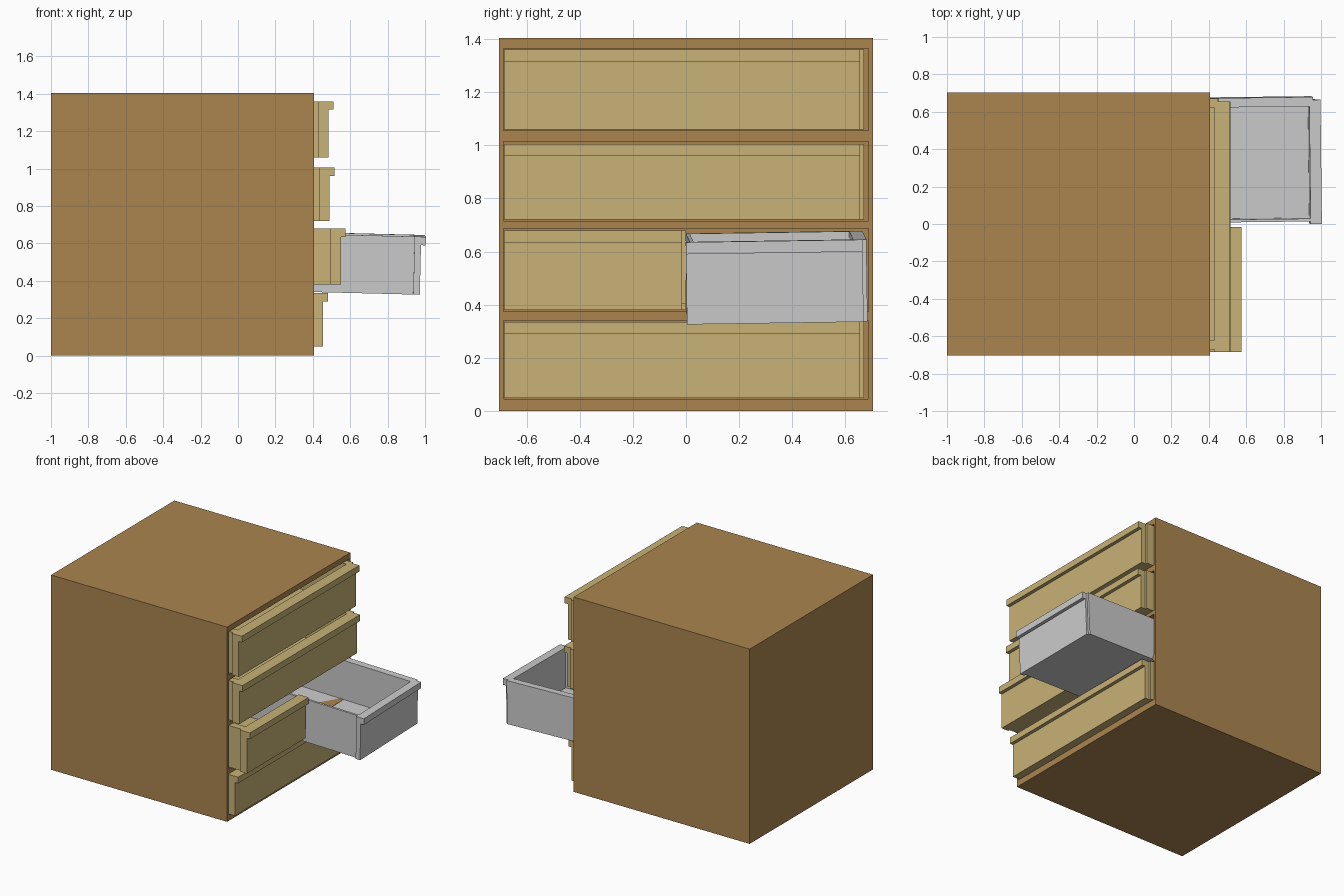
import bpy, bmesh
from mathutils import Matrix, Vector

if "Cube" in bpy.data.objects:
    bpy.data.objects.remove(bpy.data.objects["Cube"])


def material(name, rgb):
    m = bpy.data.materials.new(name)
    m.diffuse_color = (*rgb, 1)
    m.use_nodes = True
    m.node_tree.nodes["Principled BSDF"].inputs["Base Color"].default_value = m.diffuse_color
    return m


brown = material("brown_wood", (0.41, 0.235, 0.08))
tan = material("light_wood", (0.58, 0.445, 0.184))


def make(name, boxes, mat=None, tilt=None):
    """Object made of boxes given as (x0, x1, y0, y1, z0, z1)."""
    bm = bmesh.new()
    for x0, x1, y0, y1, z0, z1 in boxes:
        m = Matrix.Translation(((x0 + x1) / 2, (y0 + y1) / 2, (z0 + z1) / 2))
        m = m @ Matrix.Diagonal((x1 - x0, y1 - y0, z1 - z0, 1))
        bmesh.ops.create_cube(bm, size=1, matrix=m)
    if tilt:
        pivot, rot = tilt
        bmesh.ops.rotate(bm, verts=bm.verts, cent=pivot, matrix=rot)
    me = bpy.data.meshes.new(name)
    bm.to_mesh(me)
    bm.free()
    if mat:
        me.materials.append(mat)
    ob = bpy.data.objects.new(name, me)
    bpy.context.collection.objects.link(ob)
    return ob


def drawer(name, y0, y1, z0, z1, front, mat=None, walls=(0.05, 0.05),
           depth=1.3, board=0.055, tilt=None):
    """Open tray with a front board set slightly to one side and a top lip."""
    back, inner, s = front - depth, front - board, 0.015
    step = inner + 0.02
    boxes = [(back, step, y0 + s, y1 + s, z0, z0 + 0.025),
             (back, back + 0.05, y0 + s, y1 + s, z0, z1)]
    if walls[0]:
        boxes.append((back, step, y0 + s, y0 + s + walls[0], z0, z1))
    if walls[1]:
        boxes.append((back, step, y1 + s - walls[1], y1 + s, z0, z1))
    boxes.append((inner, front, y0, y1, z0, z1))
    boxes.append((front - 0.01, front + 0.025, y0, y1, z1 - 0.045, z1))
    return make(name, boxes, mat, tilt)


# Cabinet carcass with open drawer bays facing +x
F, W, H = 0.405, 0.703, 1.405
cabinet = make("cabinet", [(-1, F, -W, W, 0, H)], brown)
for z0, z1 in ((0.045, 0.34), (0.375, 0.688), (0.715, 1.015), (1.055, 1.365)):
    cutter = make("bay_cutter", [(-0.95, F + 0.1, -0.687, 0.687, z0, z1)], brown)
    cutter.hide_render = True
    mod = cabinet.modifiers.new("bay", 'BOOLEAN')
    mod.object = cutter
    mod.solver = 'EXACT'
    bpy.context.view_layer.objects.active = cabinet
    bpy.ops.object.modifier_apply(modifier=mod.name)
    bpy.data.objects.remove(cutter)

# Full width drawers and the left half drawer
drawer("bottom_drawer", -0.685, 0.655, 0.05, 0.335, 0.455, tan)
drawer("upper_drawer", -0.685, 0.655, 0.72, 1.005, 0.49, tan)
drawer("top_drawer", -0.685, 0.655, 1.06, 1.36, 0.485, tan)
drawer("left_half_drawer", -0.685, -0.015, 0.38, 0.68, 0.55, tan, walls=(0.05, 0))

# Right half drawer, pulled out and sagging a little
rot = (Matrix.Rotation(0.012, 3, 'Z') @ Matrix.Rotation(0.025, 3, 'Y')
       @ Matrix.Rotation(0.015, 3, 'X'))
drawer("right_half_drawer", -0.003, 0.662, 0.34, 0.65, 0.972,
       walls=(0.015, 0.05), board=0.035, tilt=(Vector((0.405, 0.0, 0.34)), rot))
